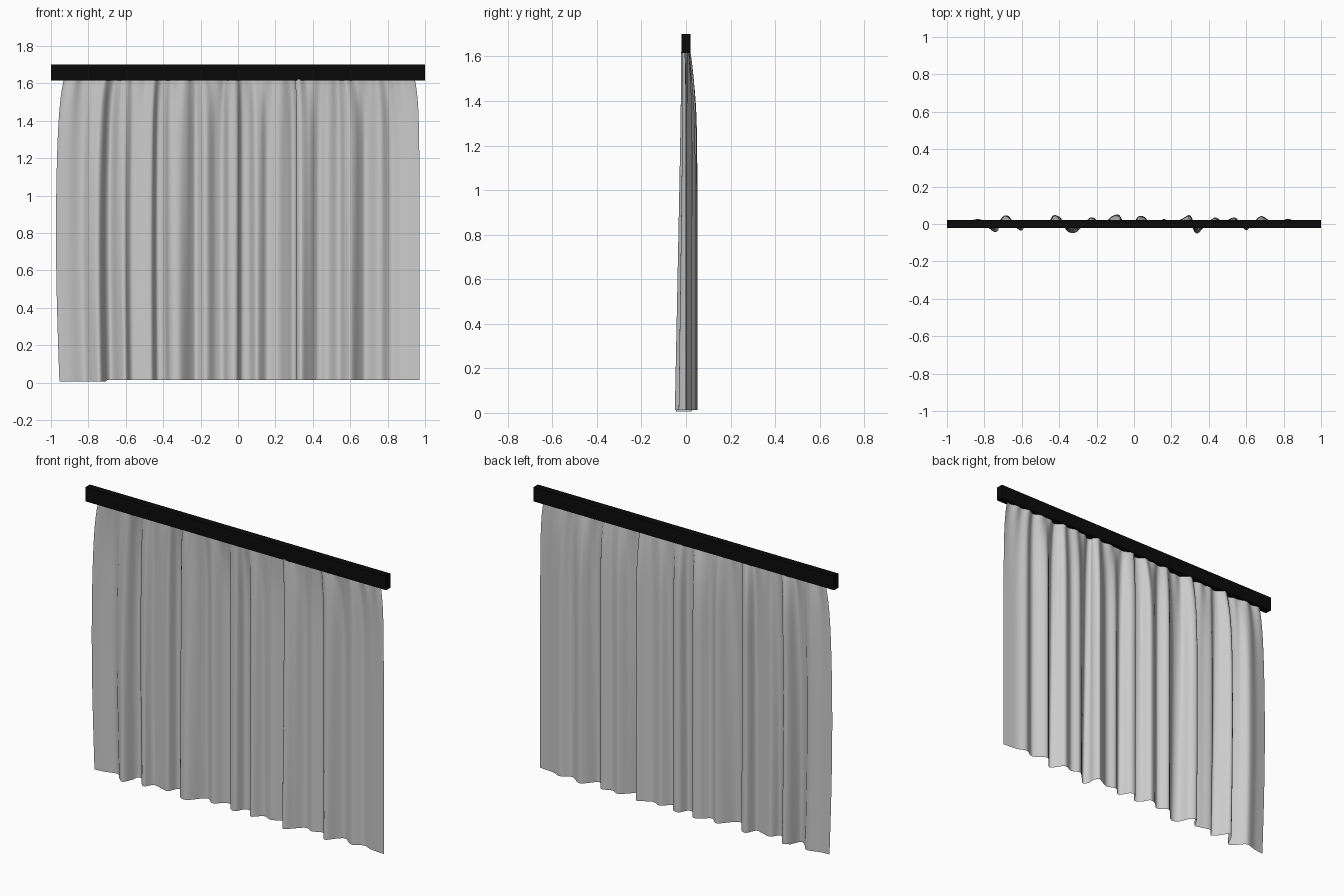
import bpy, bmesh, math
from mathutils import Vector

if "Cube" in bpy.data.objects:
    bpy.data.objects.remove(bpy.data.objects["Cube"], do_unlink=True)


def material(name, value):
    mat = bpy.data.materials.new(name)
    mat.use_nodes = True
    colour = (value, value, value, 1)
    mat.diffuse_color = colour
    bsdf = mat.node_tree.nodes["Principled BSDF"]
    bsdf.inputs["Base Color"].default_value = colour
    bsdf.inputs["Roughness"].default_value = 0.8
    return mat


def make_object(name, bm, mat):
    mesh = bpy.data.meshes.new(name)
    bm.to_mesh(mesh)
    bm.free()
    mesh.materials.append(mat)
    obj = bpy.data.objects.new(name, mesh)
    bpy.context.collection.objects.link(obj)
    return obj


def spline(points, steps):
    """Smooth curve through the given points."""
    pts = [Vector(p) for p in points]
    pts = [2 * pts[0] - pts[1]] + pts + [2 * pts[-1] - pts[-2]]
    out = []
    for a, b, c, d in zip(pts, pts[1:], pts[2:], pts[3:]):
        for i in range(steps):
            t = i / steps
            out.append(0.5 * (2 * b + (c - a) * t + (2 * a - 5 * b + 4 * c - d) * t ** 2
                              + (3 * b - a - 3 * c + d) * t ** 3))
    return out + [pts[-2]]


# Rail
TOP, RAIL_BASE = 1.70, 1.615
bm = bmesh.new()
bmesh.ops.create_cube(bm, size=1)
for v in bm.verts:
    v.co = (v.co.x * 2, v.co.y * 0.042, (TOP + RAIL_BASE) / 2 + v.co.z * (TOP - RAIL_BASE))
make_object("rail", bm, material("black rail", 0.003))

# Fold line along the hem, left to right: position and depth
folds = [(-.955, .0), (-.89, .008), (-.82, .025), (-.775, -.02), (-.735, -.042), (-.70, .03),
         (-.67, .042), (-.63, -.015), (-.60, -.035), (-.565, .01), (-.50, -.005), (-.46, -.01),
         (-.43, .045), (-.39, .03), (-.36, -.035), (-.31, -.045), (-.25, .02), (-.22, .035),
         (-.17, .0), (-.12, .04), (-.08, .048), (-.05, .0), (-.01, -.012), (.02, .038),
         (.06, .035), (.10, -.02), (.155, .026), (.21, .008), (.26, .03), (.295, .047),
         (.315, .02), (.315, -.025), (.34, -.05), (.38, -.01), (.43, .034), (.48, .015),
         (.54, .035), (.575, -.01), (.605, -.032), (.65, .02), (.685, .042), (.74, .005),
         (.77, .0), (.82, .028), (.88, .008), (.97, .0)]
hem = spline(folds, 6)

# Curtain sheet: folds deepen downwards, with fine pleats below the rail
ROWS = 28
bm = bmesh.new()
grid = []
for r in range(ROWS + 1):
    drop = (r / ROWS) ** 1.5
    z = RAIL_BASE + 0.005 - drop * (RAIL_BASE - 0.002)
    back = 0.3 + 0.7 * min(1, 1 - (1 - min(1, drop * 3)) ** 3)
    front = 0.35 + 0.65 * drop
    pleat = 0.006 * math.exp(-drop * 9)
    spread = 0.975 + 0.025 * (1 - math.exp(-drop * 14))
    row = []
    for p in hem:
        y = p.y * (back if p.y > 0 else front) + pleat * math.sin(p.x * 72)
        x = p.x * spread
        if p.x < 0:
            x -= 0.02 * math.sin(math.pi * drop) * p.x ** 2
        row.append(bm.verts.new((x, y, z + 0.006 * drop * (p.x > -0.7))))
    grid.append(row)
for upper, lower in zip(grid, grid[1:]):
    for i in range(len(hem) - 1):
        face = bm.faces.new((upper[i], lower[i], lower[i + 1], upper[i + 1]))
        face.smooth = True
make_object("curtain", bm, material("light grey cloth", 0.6))
